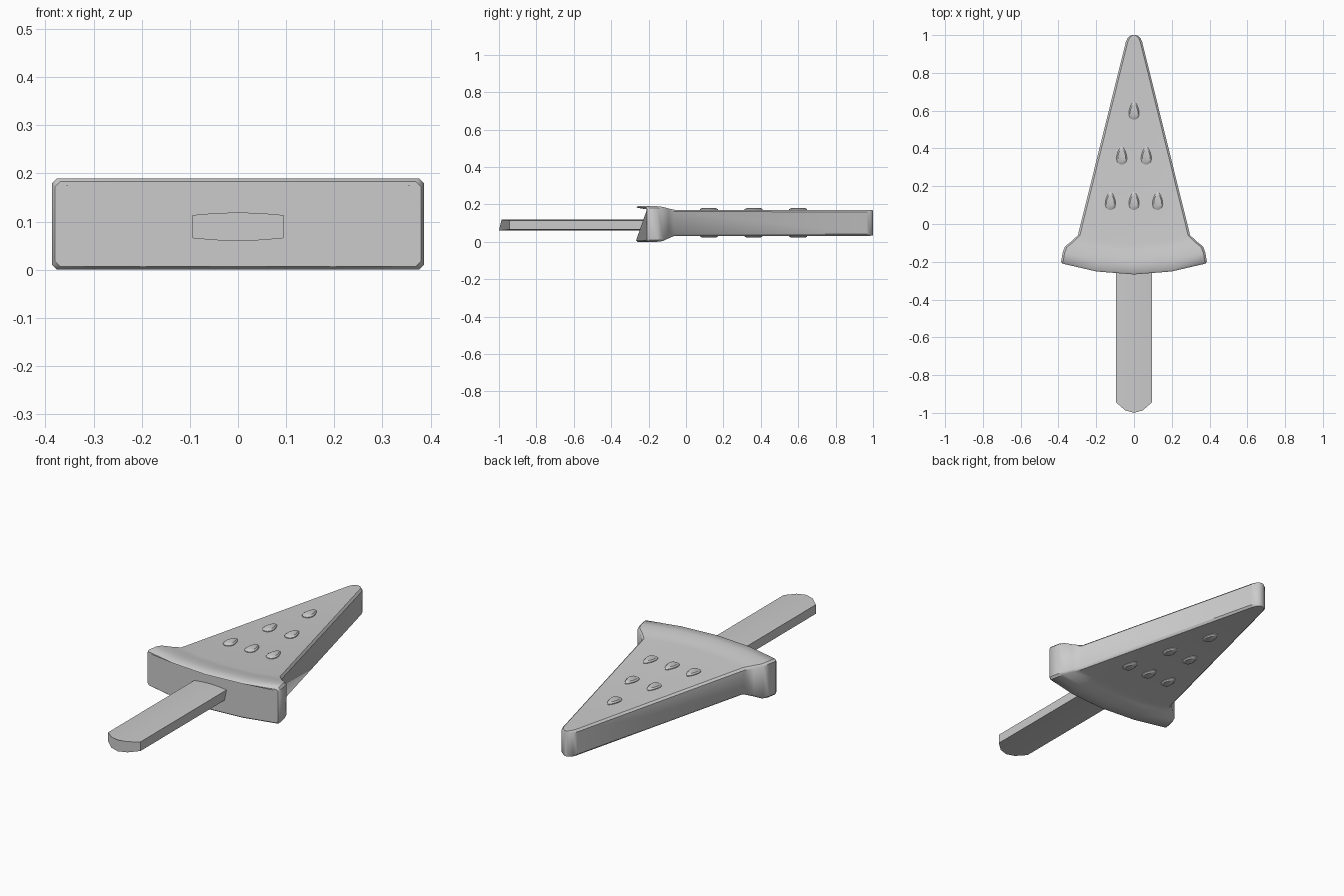
import bpy
import bmesh
from math import sin, cos, pi, sqrt, radians

if "Cube" in bpy.data.objects:
    bpy.data.objects.remove(bpy.data.objects["Cube"])


def loft(name, rings, angle=35):
    """Skin a list of equal-length closed rings and cap both ends."""
    bm = bmesh.new()
    rows = [[bm.verts.new(p) for p in ring] for ring in rings]
    n = len(rows[0])
    for a, b in zip(rows, rows[1:]):
        for i in range(n):
            j = (i + 1) % n
            bm.faces.new((a[i], a[j], b[j], b[i]))
    bm.faces.new(rows[0])
    bm.faces.new(rows[-1])
    bmesh.ops.recalc_face_normals(bm, faces=bm.faces)
    me = bpy.data.meshes.new(name)
    bm.to_mesh(me)
    bm.free()
    ob = bpy.data.objects.new(name, me)
    bpy.context.collection.objects.link(ob)
    bpy.ops.object.select_all(action='DESELECT')
    ob.select_set(True)
    bpy.context.view_layer.objects.active = ob
    bpy.ops.object.shade_smooth_by_angle(angle=radians(angle))
    return ob


def slice_ring(hw, zc, hz, y_mid, curved):
    """Chamfered rectangle across x, bent along an arc around the tip."""
    c = min(0.01, hw * 0.4)
    xs = [-(hw - c), -hw * 0.52, 0, hw * 0.52, hw - c]
    top = [(x, zc + hz) for x in xs]
    bottom = [(x, zc - hz) for x in reversed(xs)]
    pts = (top + [(hw, zc + hz - c), (hw, zc - hz + c)] + bottom
           + [(-hw, zc - hz + c), (-hw, zc + hz - c)])
    r = 1 - y_mid
    return [(x, 1 - sqrt(r * r - x * x) if curved else y_mid, z) for x, z in pts]


# Slice body: thick curved rind blending into the tapering flesh
sections = [
    (0.380, 0.095, 0.088, -0.267, True),
    (0.386, 0.095, 0.095, -0.258, True),
    (0.377, 0.095, 0.095, -0.210, True),
    (0.366, 0.095, 0.091, -0.178, True),
    (0.330, 0.098, 0.080, -0.140, True),
    (0.297, 0.101, 0.070, -0.100, True),
    (0.043, 0.101, 0.069, 0.965, False),
    (0.034, 0.101, 0.069, 0.985, False),
    (0.018, 0.101, 0.068, 0.997, False),
    (0.008, 0.101, 0.067, 1.000, False),
]
loft("fruit_slice", [slice_ring(*s) for s in sections], 40)

# Seeds: teardrops that poke out of both faces
outline = [(0.021 * sin(a) * (1.25 - 0.45 * cos(a)), 0.048 * cos(a))
           for a in (2 * pi * i / 16 for i in range(16))]
for k, (sx, sy) in enumerate([(0, 0.6), (-0.065, 0.362), (0.065, 0.362),
                              (-0.125, 0.122), (0, 0.122), (0.125, 0.122)]):
    loft(f"seed_{k + 1}",
         [[(sx + x * s, sy + y * s, z) for x, y in outline]
          for s, z in ((0.75, 0.022), (1, 0.028), (1, 0.174), (0.75, 0.181))])


# Stick: slightly crowned bar with a rounded end
def stick_ring(y_side, y_mid):
    ts = [-1, -0.5, 0, 0.5, 1]
    def pt(t, s):
        return (0.094 * t, y_mid + (y_side - y_mid) * t * t,
                0.0895 + s * (0.0295 - 0.0055 * t * t))
    return [pt(t, 1) for t in ts] + [pt(t, -1) for t in reversed(ts)]


loft("stick", [stick_ring(-0.945, -1.0), stick_ring(-0.15, -0.15)])
